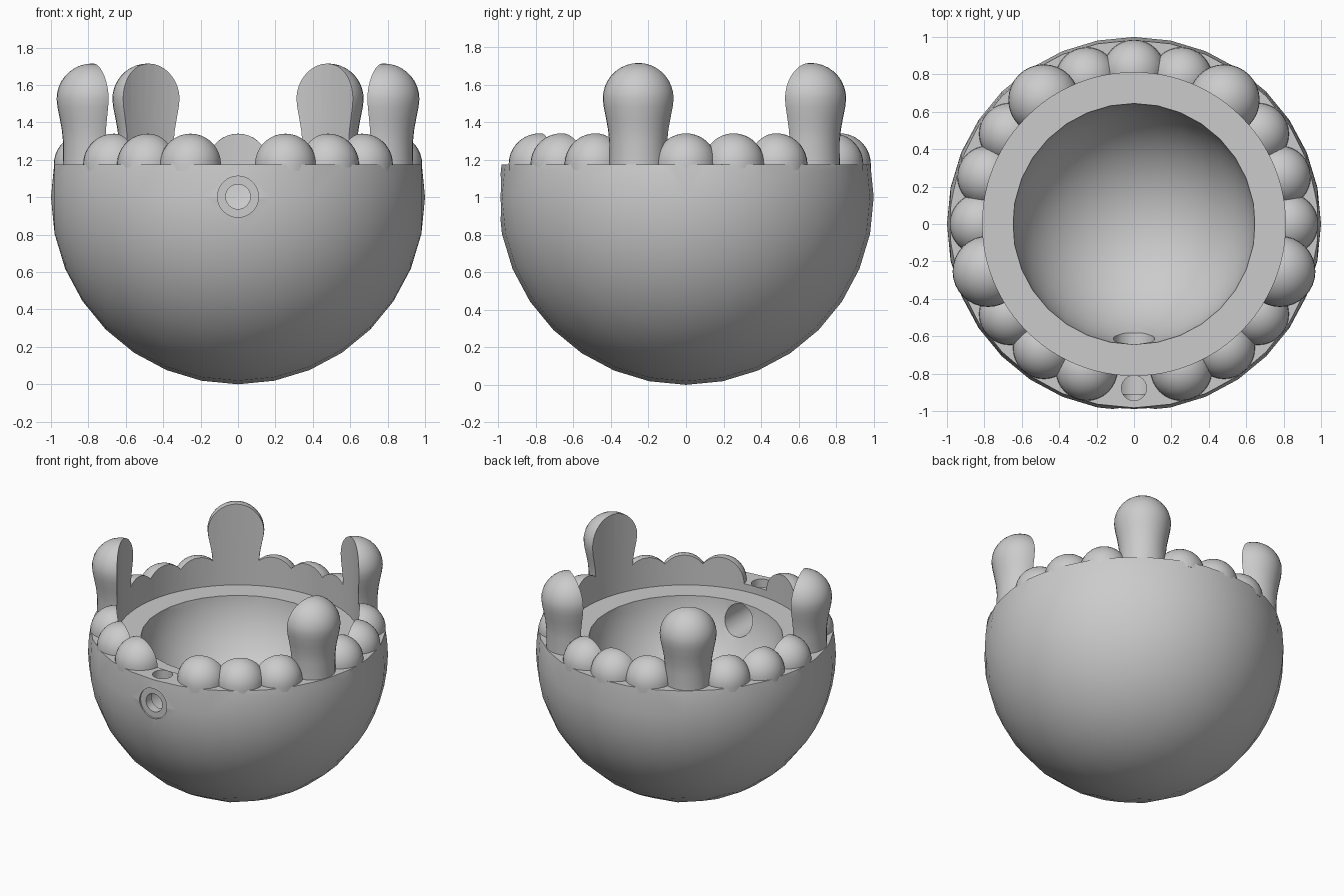
import bpy
import bmesh
from math import sin, cos, pi, radians
from mathutils import Matrix, Vector

cube = bpy.data.objects.get("Cube")
if cube:
    bpy.data.objects.remove(cube, do_unlink=True)

RIM_Z, LEDGE_Z = 1.175, 1.12      # bowl rim and sunken ledge
RING_R, CUT_R = 0.82, 0.81        # bead ring and inner wall
STEP = 18                         # degrees between ring places

grey = bpy.data.materials.new("plain_grey")
grey.use_nodes = True
colour = (0.6, 0.6, 0.6, 1)
grey.diffuse_color = colour
grey.node_tree.nodes["Principled BSDF"].inputs["Base Color"].default_value = colour


def to_object(name, bm, helper=False):
    bmesh.ops.recalc_face_normals(bm, faces=bm.faces)
    mesh = bpy.data.meshes.new(name)
    bm.to_mesh(mesh)
    bm.free()
    mesh.materials.append(grey)
    obj = bpy.data.objects.new(name, mesh)
    bpy.context.collection.objects.link(obj)
    obj.hide_render = helper
    return obj


def ball(name, radius, z, helper=False):
    bm = bmesh.new()
    turn = Matrix.Translation((0, 0, z)) @ Matrix.Rotation(pi / 2, 4, "Y")
    bmesh.ops.create_uvsphere(bm, u_segments=32, v_segments=16, radius=radius, matrix=turn)
    return to_object(name, bm, helper)


def rod(name, radius, start, end, sides=32):
    """Helper cylinder between two points."""
    start, end = Vector(start), Vector(end)
    axis = end - start
    place = Matrix.Translation((start + end) / 2) @ axis.to_track_quat("Z", "Y").to_matrix().to_4x4()
    bm = bmesh.new()
    bmesh.ops.create_cone(bm, cap_ends=True, segments=sides, radius1=radius,
                          radius2=radius, depth=axis.length, matrix=place)
    return to_object(name, bm, True)


def lathe(bm, profile, angle):
    """Solid of revolution standing on the ring at the given angle."""
    centre = Vector((RING_R * sin(angle), -RING_R * cos(angle), 0))
    sides = 32
    rings = [[bm.verts.new(centre + Vector((r * cos(2 * pi * i / sides), r * sin(2 * pi * i / sides), z)))
              for i in range(sides)] for r, z in profile[:-1]]
    tip = bm.verts.new(centre + Vector((0, 0, profile[-1][1])))
    bm.faces.new(rings[0])
    for i in range(sides):
        j = (i + 1) % sides
        for low, high in zip(rings, rings[1:]):
            bm.faces.new((low[i], low[j], high[j], high[i]))
        bm.faces.new((rings[-1][i], rings[-1][j], tip))


def dome(radius, z, steps=9):
    return [(radius * cos(pi / 2 * i / steps), z + radius * sin(pi / 2 * i / steps))
            for i in range(steps + 1)]


def carve(obj, cutters, overlapping=False):
    for cutter in cutters:
        mod = obj.modifiers.new("carve", "BOOLEAN")
        mod.operation = "DIFFERENCE"
        mod.solver = "EXACT"
        mod.use_self = overlapping
        mod.object = cutter
    bpy.context.view_layer.update()
    baked = bpy.data.meshes.new_from_object(obj.evaluated_get(bpy.context.evaluated_depsgraph_get()))
    obj.modifiers.clear()
    obj.data = baked
    bpy.ops.object.select_all(action="DESELECT")
    obj.select_set(True)
    bpy.context.view_layer.objects.active = obj
    bpy.ops.object.shade_smooth_by_angle(angle=radians(30))


# Cutting tools
trim = rod("rim_trim", 2, (0, 0, RIM_Z), (0, 0, 3))
recess = rod("ledge_recess", CUT_R, (0, 0, LEDGE_Z), (0, 0, 2.5), 96)
hollow = ball("hollow", 0.65, RIM_Z, True)
channels = [
    rod("inner_channel", 0.11, (0, -0.4, 1.003), (0, -0.91, 1.003)),
    rod("middle_channel", 0.066, (0, -0.85, 1.003), (0, -1.1, 1.003)),
    rod("outer_recess", 0.11, (0, -0.975, 1.003), (0, -1.2, 1.003)),
    rod("upright_channel", 0.067, (0, -0.877, 1.003), (0, -0.877, 1.4)),
]

# Hollow bowl with ledge and front holes
bowl = ball("bowl", 1, 1)
carve(bowl, [trim, hollow, recess] + channels)

# Ring of beads and four tall prongs; the front place stays empty
bead = [(0.165, LEDGE_Z + 0.02)] + dome(0.165, RIM_Z)
prong = [(0.157, LEDGE_Z + 0.02), (0.155, 1.29), (0.162, 1.36), (0.173, 1.42),
         (0.185, 1.48)] + dome(0.19, 1.525)
prong_places = {4: "front_left", 8: "back_left", 12: "back_right", 16: "front_right"}
beads = bmesh.new()
for place in range(1, 20):
    angle = radians(place * STEP)
    if place in prong_places:
        bm = bmesh.new()
        lathe(bm, prong, angle)
        carve(to_object(prong_places[place] + "_prong", bm), [recess])
    else:
        lathe(beads, bead, angle)
carve(to_object("bead_ring", beads), [recess], overlapping=True)

# Hide the cutting tools
for tool in [trim, recess, hollow] + channels:
    tool.hide_viewport = True
    tool.hide_set(True)
